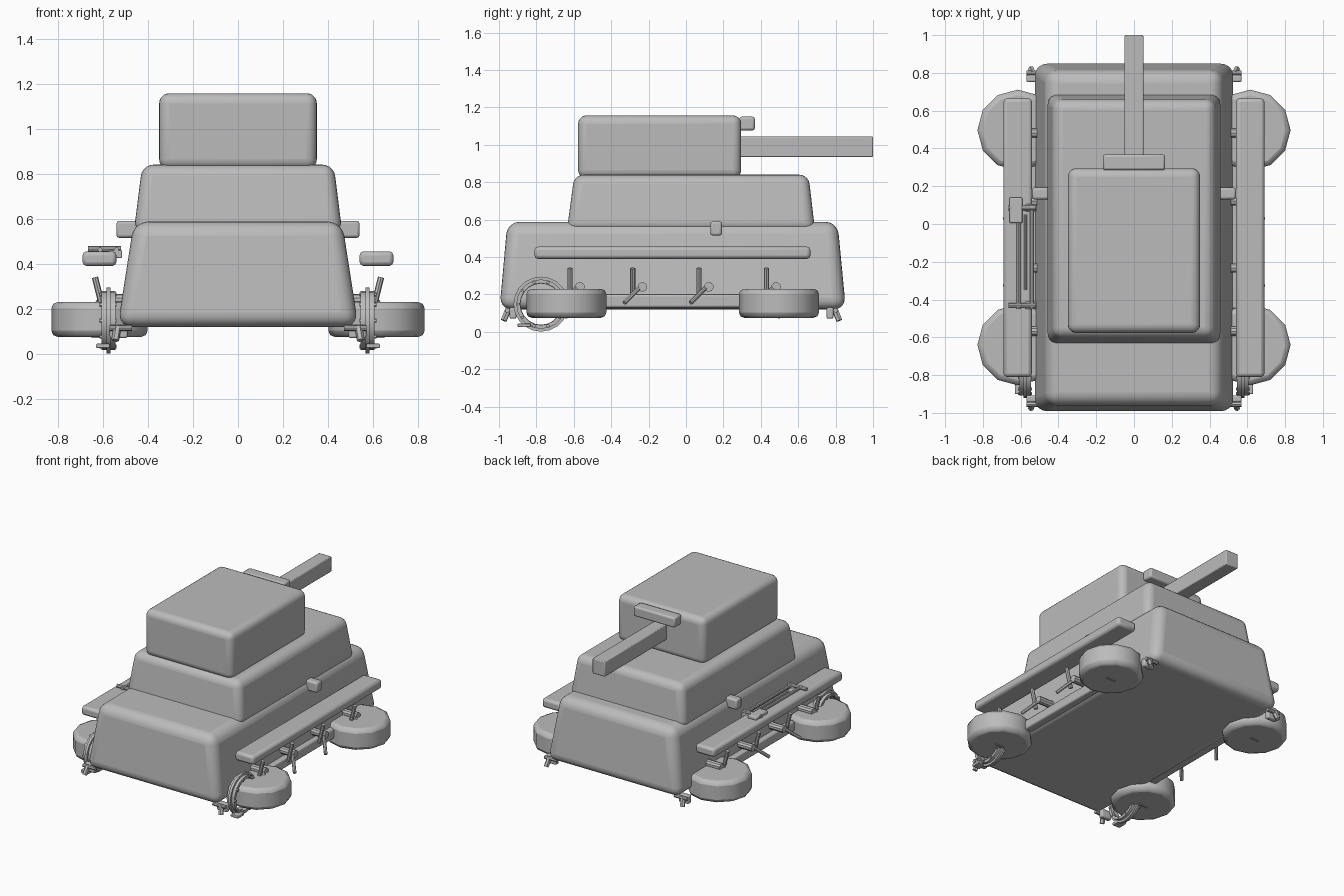
import bpy, bmesh, math
from mathutils import Vector

if "Cube" in bpy.data.objects:
    bpy.data.objects.remove(bpy.data.objects["Cube"])

grey = bpy.data.materials.new("plain grey")
grey.diffuse_color = (0.5, 0.5, 0.5, 1)
grey.use_nodes = True
grey.node_tree.nodes["Principled BSDF"].inputs["Base Color"].default_value = grey.diffuse_color


def finish(name, bm, bevel=0, seg=3, angle=35):
    bmesh.ops.recalc_face_normals(bm, faces=bm.faces)
    me = bpy.data.meshes.new(name)
    bm.to_mesh(me)
    bm.free()
    me.materials.append(grey)
    ob = bpy.data.objects.new(name, me)
    bpy.context.collection.objects.link(ob)
    if bevel:
        m = ob.modifiers.new("bevel", 'BEVEL')
        m.width, m.segments, m.limit_method = bevel, seg, 'ANGLE'
        m.angle_limit = math.radians(40)
    bpy.ops.object.select_all(action='DESELECT')
    bpy.context.view_layer.objects.active = ob
    ob.select_set(True)
    bpy.ops.object.shade_smooth_by_angle(angle=math.radians(angle))
    return ob


# box given by limits, with an optional narrower top (x0, x1, y0, y1)
def box(name, x0, x1, y0, y1, z0, z1, bevel=0.01, seg=2, top=None):
    bm = bmesh.new()
    t = top or (x0, x1, y0, y1)
    lo = [bm.verts.new(p) for p in ((x0, y0, z0), (x1, y0, z0), (x1, y1, z0), (x0, y1, z0))]
    hi = [bm.verts.new((x, y, z1)) for x, y in
          ((t[0], t[2]), (t[1], t[2]), (t[1], t[3]), (t[0], t[3]))]
    bm.faces.new(lo)
    bm.faces.new(hi)
    for i in range(4):
        j = (i + 1) % 4
        bm.faces.new((lo[i], lo[j], hi[j], hi[i]))
    return finish(name, bm, bevel, seg)


# cylinder between two points
def rod(name, a, b, r, sides=8, bevel=0):
    a, b = Vector(a), Vector(b)
    bm = bmesh.new()
    bmesh.ops.create_cone(bm, cap_ends=True, segments=sides, radius1=r, radius2=r, depth=(b - a).length)
    q = (b - a).to_track_quat('Z', 'Y')
    for v in bm.verts:
        v.co = q @ v.co + (a + b) / 2
    return finish(name, bm, bevel, 2)


# revolved closed profile of (radius, x) around an axis along x
def ring(name, centre, profile, sides=20):
    bm = bmesh.new()
    rows = []
    for i in range(sides):
        t = 2 * math.pi * i / sides
        rows.append([bm.verts.new((centre[0] + x, centre[1] + r * math.cos(t),
                                   centre[2] + r * math.sin(t))) for r, x in profile])
    n = len(profile)
    for i in range(sides):
        p, q = rows[i], rows[(i + 1) % sides]
        for k in range(n):
            bm.faces.new((p[k], q[k], q[(k + 1) % n], p[(k + 1) % n]))
    return finish(name, bm)


# body, turret and gun
box("lower_hull", -.535, .535, -.997, .855, .12, .588, .065, 5, (-.462, .462, -.955, .81))
box("upper_hull", -.463, .463, -.637, .69, .54, .84, .05, 5, (-.425, .425, -.597, .655))
box("turret", -.35, .35, -.577, .295, .82, 1.157, .045, 5)
box("gun_barrel", -.05, .05, .25, 1.0, .935, 1.045, .006)
box("gun_sight", -.165, .165, .285, .368, 1.077, 1.15, .012)

for side, s in (("right", 1), ("left", -1)):
    def sbox(name, x0, x1, *rest, **kw):
        a, b = sorted((s * x0, s * x1))
        return box(side + "_" + name, a, b, *rest, **kw)

    def srod(name, a, b, r, sides=8, bevel=0):
        return rod(side + "_" + name, (s * a[0], *a[1:]), (s * b[0], *b[1:]), r, sides, bevel)

    sbox("fender", .54, .69, -.81, .665, .39, .455, .018)
    sbox("hull_lug", .42, .54, .13, .192, .515, .59, .012)
    sbox("lower_rail", .50, .56, -.45, .32, .13, .2, .01)

    # flat round wheels with upright axles and hub pins
    for end, y in (("front", -.64), ("back", .497)):
        srod(end + "_wheel", (.615, y, .075), (.615, y, .23), .214, 12, .028)
        sbox(end + "_wheel_slot", .58, .65, y - .006, y + .006, .07, .08, 0)

    # levers with ball joints along the side
    for i, y in enumerate((-.62, -.285, .07, .43)):
        srod("lever_%d" % i, (.6, y, .2), (.635, y, .34), .014)
        srod("joint_%d" % i, (.49, y + .052, .24), (.625, y + .052, .24), .026, 10)
        srod("strut_%d" % i, (.61, y + .04, .24), (.685, y - .045, .155), .012)

    # ring at the front corner, with bolts around it
    c = (s * .575, -.775, .148)
    ring(side + "_ring_flange", c, ((.147, -.009), (.147, .009), (.11, .009), (.11, -.009)))
    ring(side + "_ring_rim", c, ((.132, -.03), (.132, .03), (.112, .03), (.112, -.03)))
    for k in range(10):
        t = 2 * math.pi * k / 10
        y, z = c[1] + .122 * math.cos(t), c[2] + .122 * math.sin(t)
        srod("ring_bolt_%d" % k, (.54, y, z), (.615, y, z), .009, 6)

    # corner brackets and hooks
    for end, y, d in (("front", -.925, -1), ("back", .77, 1)):
        sbox(end + "_bracket", .49, .57, y - .018, y + .018, .07, .13, .008)
        srod(end + "_hook_pin", (.47, y + d * .03, .115), (.57, y + d * .03, .115), .013)
        srod(end + "_hook", (.535, y + d * .025, .12), (.545, y + d * .05, .06), .017, 6)
    sbox("ring_foot", .57, .63, -.9, -.83, .025, .045, .004)

# tool rack on the left fender
box("rack_block", -.66, -.59, .005, .14, .45, .478, .008)
for x in (-.612, -.54):
    rod("rack_rail", (x, -.45, .462), (x, .1, .462), .011)
rod("rack_handle", (-.575, -.35, .455), (-.575, .05, .455), .008)
for y in (-.43, .085):
    rod("rack_crossbar", (-.665, y, .465), (-.52, y, .465), .013)
    box("rack_clamp", -.575, -.515, y - .02, y + .02, .425, .46, .005)
